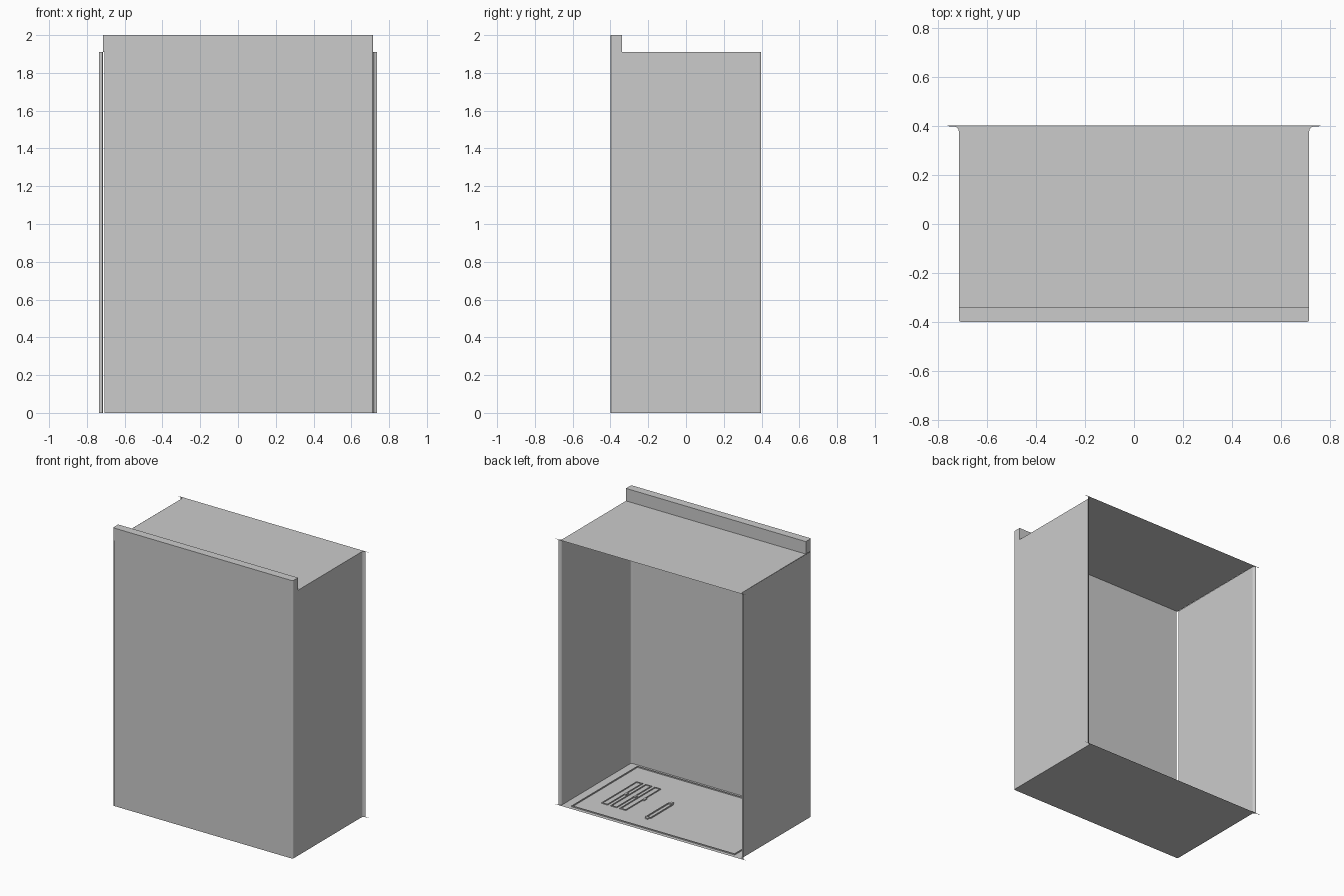
import bpy, bmesh, math

if "Cube" in bpy.data.objects:
    bpy.data.objects.remove(bpy.data.objects["Cube"])

TOP, LIP = 1.91, 2.0


def arc(cx, cy, r, a0, a1, n=5):
    return [(cx + r * math.cos(math.radians(a0 + (a1 - a0) * i / n)),
             cy + r * math.sin(math.radians(a0 + (a1 - a0) * i / n))) for i in range(n + 1)]


def finish(name, bm):
    bmesh.ops.remove_doubles(bm, verts=bm.verts, dist=1e-5)
    bmesh.ops.recalc_face_normals(bm, faces=bm.faces)
    me = bpy.data.meshes.new(name)
    bm.to_mesh(me)
    bm.free()
    ob = bpy.data.objects.new(name, me)
    bpy.context.collection.objects.link(ob)
    return ob


def wall(name, pts, z0, z1, closed=False, cap=False):
    """Extrude a plan outline upwards as sheet metal."""
    bm = bmesh.new()
    lo = [bm.verts.new((x, y, z0)) for x, y in pts]
    hi = [bm.verts.new((x, y, z1)) for x, y in pts]
    n = len(pts)
    for i in range(n if closed else n - 1):
        j = (i + 1) % n
        bm.faces.new((lo[i], lo[j], hi[j], hi[i]))
    if cap:
        bm.faces.new(hi)
    return finish(name, bm)


def sheet(name, pts, z):
    bm = bmesh.new()
    f = bm.faces.new([bm.verts.new((x, y, z)) for x, y in pts])
    f.normal_update()
    return finish(name, bm)


def box(name, x0, x1, y0, y1, z0, z1):
    bm = bmesh.new()
    bmesh.ops.create_cube(bm, size=1)
    for v in bm.verts:
        v.co = ((x0 + x1) / 2 + v.co.x * (x1 - x0), (y0 + y1) / 2 + v.co.y * (y1 - y0),
                (z0 + z1) / 2 + v.co.z * (z1 - z0))
    return finish(name, bm)


def frame(name, x0, x1, y0, y1, z0, z1, t=0.006):
    """Raised rectangular rim."""
    bm = bmesh.new()
    rings = [[bm.verts.new((x, y, z)) for x, y in
              ((x0 + d, y0 + d), (x1 - d, y0 + d), (x1 - d, y1 - d), (x0 + d, y1 - d))]
             for d, z in ((0, z0), (0, z1), (t, z1), (t, z0))]
    for k in range(4):
        a, b = rings[k], rings[(k + 1) % 4]
        for i in range(4):
            j = (i + 1) % 4
            bm.faces.new((a[i], a[j], b[j], b[i]))
    return finish(name, bm)


def mirror(pts):
    return [(-x, y) for x, y in pts]


# Plan curve of a side: front corner, straight side, flare at the back edge
corner = arc(0.706, -0.39, 0.01, -90, 0)
flare = arc(0.735, 0.379, 0.019, 180, 90)
half = corner + flare + [(0.762, 0.4)]

# Top and bottom plates with thin ears
plate = half + [(0.762, 0.403), (-0.762, 0.403)] + mirror(half)[::-1]
sheet("top_plate", plate, TOP)
sheet("bottom_plate", plate, 0.0)

# Front panel and sides; the left front corner stays open as a slit
wall("front_panel", [(-0.708, -0.4), (0.706, -0.4)], 0, TOP)
wall("right_side", corner + flare, 0, TOP)
wall("left_side", mirror([(0.718, -0.39)] + flare), 0, TOP)

# Raised lip along the front edge
lip = corner + [(0.716, -0.34), (-0.716, -0.34)] + mirror(corner)[::-1]
wall("front_lip", lip, TOP, LIP, closed=True, cap=True)

# Floor rim and slot details
frame("floor_rim", -0.65, 0.65, -0.375, 0.375, 0, 0.008)
for i in range(3):
    x = 0.47 - 0.073 * i
    frame("floor_slot", x, x + 0.05, -0.18, 0.22, 0, 0.006)
    box("slot_clip", x - 0.012, x + 0.004, 0.0, 0.03, 0, 0.008)
frame("short_slot", 0.12, 0.16, -0.03, 0.23, 0, 0.008)
for y in (-0.05, 0.23):
    box("short_slot_tab", 0.13, 0.15, y, y + 0.02, 0, 0.008)
